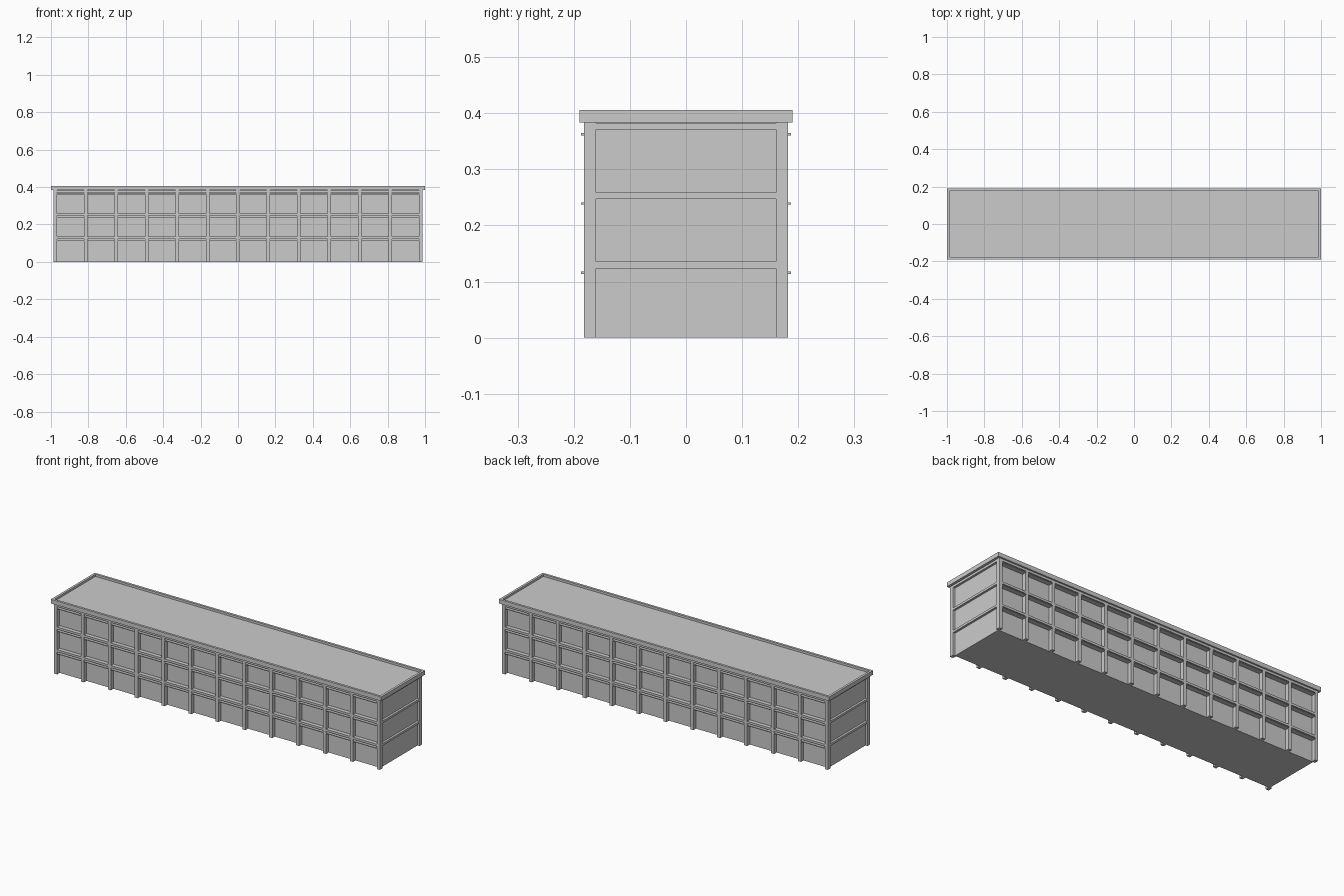
import bpy, bmesh
from mathutils import Matrix, Vector

if "Cube" in bpy.data.objects:
    bpy.data.objects.remove(bpy.data.objects["Cube"])

def boxes(name, spans):
    """One object made of boxes given as ((x0,x1),(y0,y1),(z0,z1))."""
    bm = bmesh.new()
    for s in spans:
        c = Vector([(a + b) / 2 for a, b in s])
        d = [b - a for a, b in s]
        bmesh.ops.create_cube(bm, size=1, matrix=Matrix.Translation(c) @ Matrix.Diagonal((*d, 1)))
    me = bpy.data.meshes.new(name)
    bm.to_mesh(me)
    bm.free()
    ob = bpy.data.objects.new(name, me)
    bpy.context.collection.objects.link(ob)
    return ob

X, Y = 0.987, 0.182          # outer faces of the frame
WX, WY = 0.975, 0.16         # recessed wall faces
H, FLOOR, BEAM = 0.383, 0.1235, 0.012
BAYS, PW = 12, 0.019
pitch = (2 * X - PW) / BAYS
centres = [-X + PW / 2 + i * pitch for i in range(BAYS + 1)]

# Recessed wall core
boxes("walls", [((-WX, WX), (-WY, WY), (0, H))])

# Pillars on both long sides, the outermost forming the corners
boxes("pillars", [((c - PW / 2, c + PW / 2), tuple(sorted((s * WY, s * Y))), (0, H))
                  for c in centres for s in (-1, 1)])

# Floor beams between pillars and across the ends
beams, shades = [], []
for k in range(3):
    z = FLOOR * (k + 1)
    for s in (-1, 1):
        beams.append((tuple(sorted((s * WX, s * X))), (-WY, WY), (z, z + BEAM)))
        for a, b in zip(centres, centres[1:]):
            bay = (a + PW / 2, b - PW / 2)
            beams.append((bay, tuple(sorted((s * WY, s * Y))), (z, z + BEAM)))
            shades.append((bay, tuple(sorted((s * WY, s * 0.187))), (z - 0.010, z - 0.006)))
boxes("floor_beams", beams)

# Thin sun shades above every window
boxes("window_shades", shades)

# Roof slab with raised parapet rim
roof = boxes("roof", [((-1, 1), (-0.19, 0.19), (H, 0.406))])
bm = bmesh.new()
bm.from_mesh(roof.data)
top = max(bm.faces, key=lambda f: f.calc_center_median().z)
bmesh.ops.inset_region(bm, faces=[top], thickness=0.018)
bmesh.ops.translate(bm, verts=list(
    bmesh.ops.extrude_discrete_faces(bm, faces=[top])["faces"][0].verts), vec=(0, 0, -0.012))
bm.to_mesh(roof.data)
bm.free()
